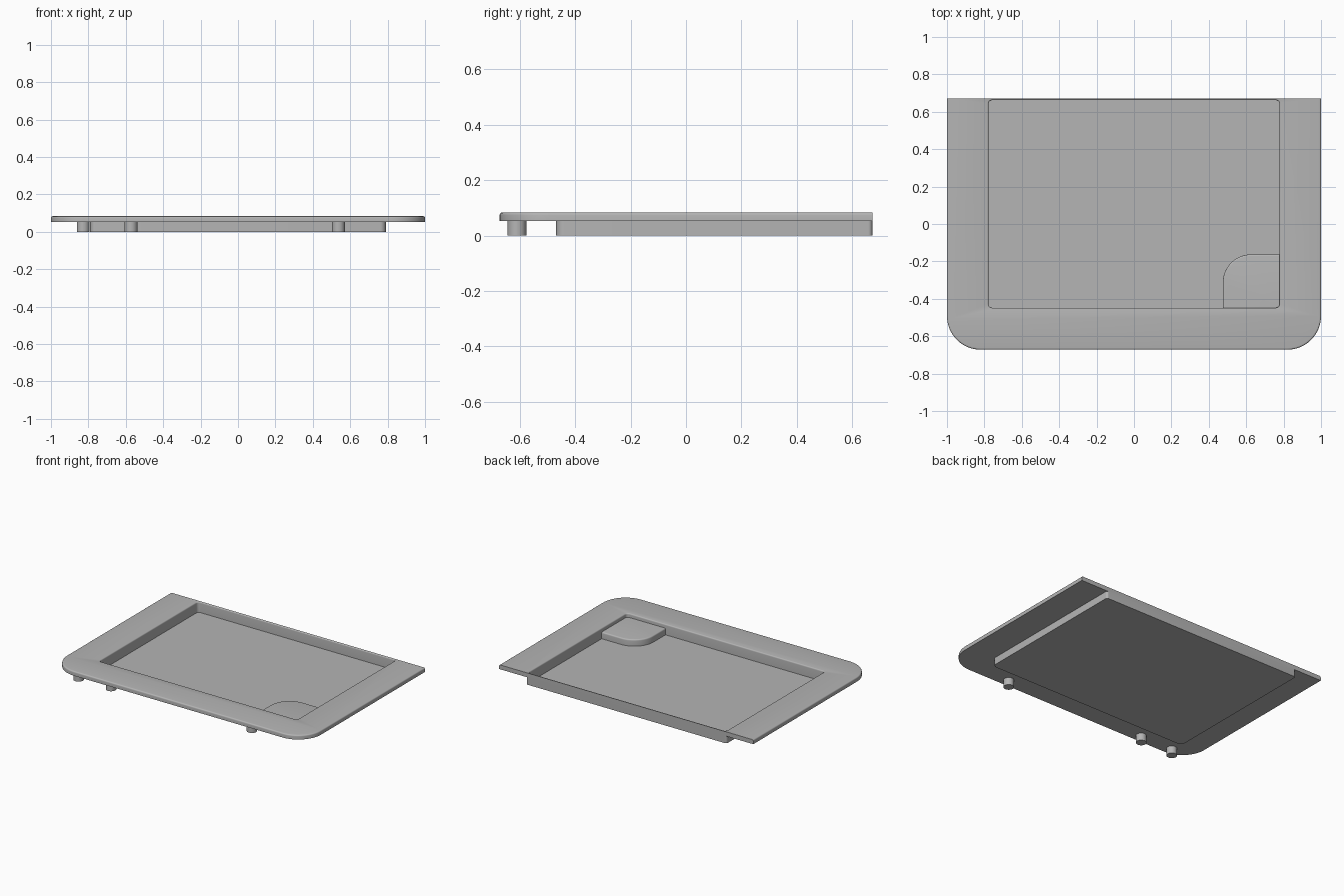
import bpy, bmesh, math

if "Cube" in bpy.data.objects:
    bpy.data.objects.remove(bpy.data.objects["Cube"])

grey = bpy.data.materials.new("grey_plastic")
grey.diffuse_color = (0.46, 0.46, 0.46, 1)
grey.use_nodes = True
grey.node_tree.nodes["Principled BSDF"].inputs["Base Color"].default_value = grey.diffuse_color


def outline(x0, x1, y0, y1, radii, steps=8):
    """Rectangle with one radius per corner: front-left, front-right, back-right, back-left."""
    corners = [(x0, y0, 1, 1, 180), (x1, y0, -1, 1, 270), (x1, y1, -1, -1, 0), (x0, y1, 1, -1, 90)]
    pts = []
    for (x, y, sx, sy, start), r in zip(corners, radii):
        if r <= 0:
            pts.append((x, y))
            continue
        for i in range(steps + 1):
            a = math.radians(start + 90 * i / steps)
            pts.append((x + sx * r + r * math.cos(a), y + sy * r + r * math.sin(a)))
    return pts


def loft(name, layers):
    """Closed solid through a stack of (z, outline) layers."""
    bm = bmesh.new()
    rings = [[bm.verts.new((x, y, z)) for x, y in pts] for z, pts in layers]
    n = len(rings[0])
    for a, b in zip(rings, rings[1:]):
        for i in range(n):
            j = (i + 1) % n
            bm.faces.new((a[i], a[j], b[j], b[i]))
    bm.faces.new(rings[0][::-1])
    bm.faces.new(rings[-1])
    bmesh.ops.recalc_face_normals(bm, faces=bm.faces)
    mesh = bpy.data.meshes.new(name)
    bm.to_mesh(mesh)
    bm.free()
    mesh.materials.append(grey)
    obj = bpy.data.objects.new(name, mesh)
    bpy.context.collection.objects.link(obj)
    return obj


def boolean(target, other, operation):
    mod = target.modifiers.new(operation.lower(), 'BOOLEAN')
    mod.operation, mod.solver, mod.object = operation, 'EXACT', other
    bpy.context.view_layer.objects.active = target
    bpy.ops.object.modifier_apply(modifier=mod.name)
    bpy.data.objects.remove(other)


def smooth(obj):
    bpy.ops.object.select_all(action='DESELECT')
    obj.select_set(True)
    bpy.context.view_layer.objects.active = obj
    bpy.ops.object.shade_smooth_by_angle(angle=math.radians(32))


BACK, FRONT, TOP = 0.672, -0.672, 0.083
FILLET = 0.009
arc = [(FILLET * (1 - math.cos(t)), FILLET * math.sin(t))
       for t in (math.radians(22.5 * i) for i in range(5))]

# Flange plate: rounded front corners, softened top edge except along the back
plate_layers = [(0.052, outline(-1, 1, FRONT, BACK, (0.18, 0.18, 0, 0), 16))]
for inset, rise in arc:
    r = 0.18 - inset
    plate_layers.append((TOP - FILLET + rise,
                         outline(-1 + inset, 1 - inset, FRONT + inset, BACK, (r, r, 0, 0), 16)))
tray = loft("tray", plate_layers)

# Tray body below the flange, flush with its back edge
body = loft("tray_body", [(z, outline(-0.79, 0.79, -0.468, BACK, (0.03, 0.03, 0.015, 0.015)))
                          for z in (0.0, 0.06)])
boolean(tray, body, 'UNION')

# Recess with a softened rim
rim = 0.007
recess_layers = [(0.008, outline(-0.778, 0.778, -0.448, 0.662, (0.02,) * 4))]
for inset, rise in arc:
    g = rim * inset / FILLET
    recess_layers.append((TOP - FILLET + rise, outline(-0.778 - g, 0.778 + g, -0.448 - g, 0.662 + g,
                                                       (0.02 + g,) * 4)))
recess_layers.append((TOP + 0.02, recess_layers[-1][1]))
recess = loft("recess_cutter", recess_layers)
recess.hide_render = True
boolean(tray, recess, 'DIFFERENCE')
smooth(tray)

# Raised corner step inside the recess
step_layers = [(0.004, outline(0.475, 0.782, -0.452, -0.163, (0, 0.02, 0, 0.15), 12))]
for inset, rise in arc:
    step_layers.append((0.055 - FILLET + rise,
                        outline(0.475 + inset, 0.782, -0.452, -0.163 - inset,
                                (0, 0.02, 0, 0.15 - inset), 12)))
smooth(loft("corner_step", step_layers))

# Locating pegs under the front edge
for i, x in enumerate((-0.828, -0.572, 0.537)):
    r, y = 0.034, -0.61
    smooth(loft(f"peg_{i + 1}", [(z, outline(x - r, x + r, y - r, y + r, (r * 0.9999,) * 4))
                                 for z in (0.0, 0.055)]))
